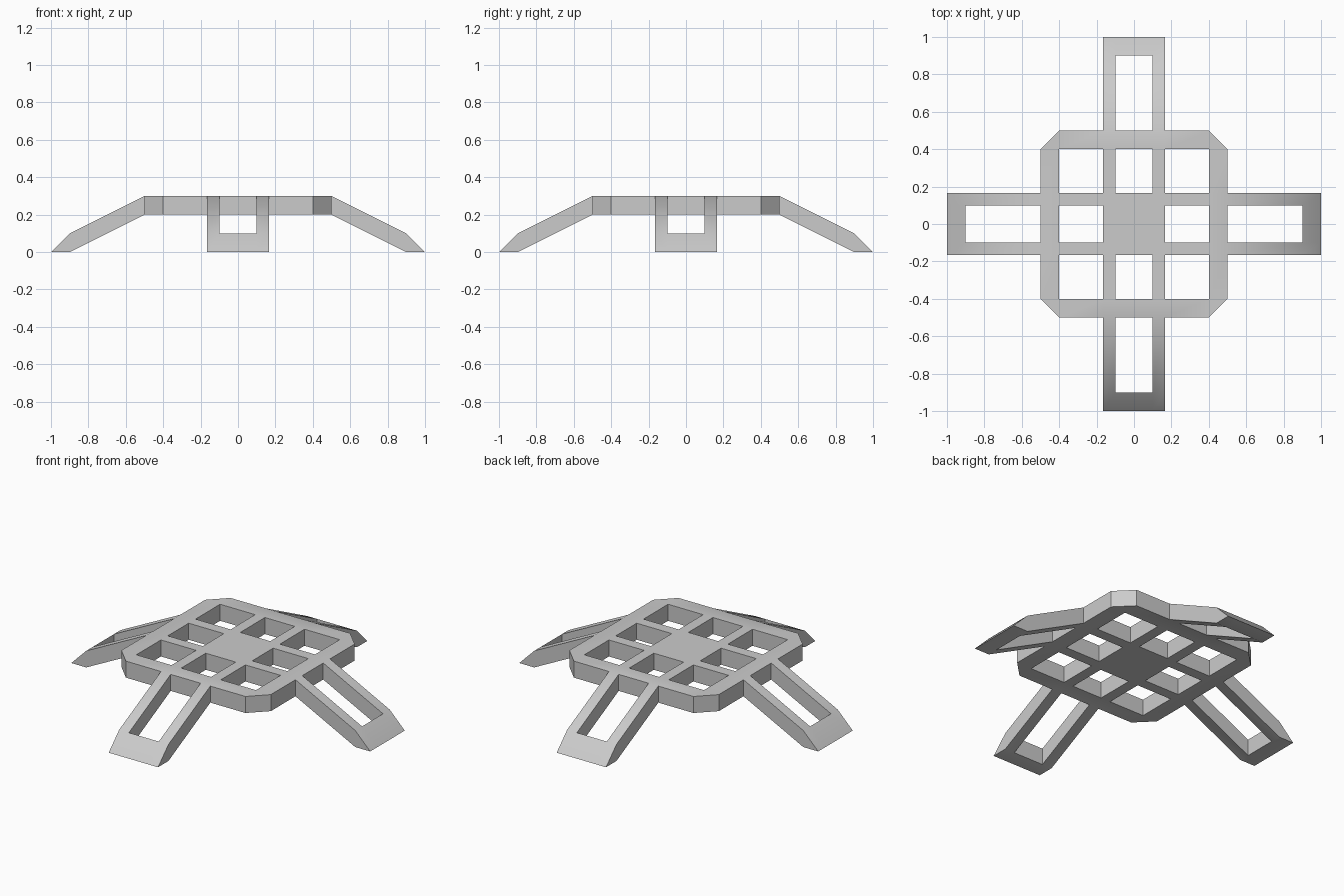
import bpy
import bmesh
import math

cube = bpy.data.objects.get("Cube")
if cube:
    bpy.data.objects.remove(cube, do_unlink=True)

# Half-plan grid lines: inner bars, rim of the platform, legs and feet
BAR_IN, BAR_OUT, RIM_IN, RIM_OUT, FOOT, TIP = 0.1, 0.165, 0.4, 0.5, 0.9, 1.0
THICK = 0.1
half = [BAR_IN, BAR_OUT, RIM_IN, RIM_OUT, FOOT, TIP]
lines = [-v for v in reversed(half)] + half


def underside(reach):
    """Flat platform, then legs sloping down to the ground."""
    return max(0.0, 0.2 - 0.5 * max(0.0, reach - RIM_OUT))


def is_solid(x, y):
    """Which grid cells carry material."""
    lo, hi = sorted((abs(x), abs(y)))
    in_bar = BAR_IN < lo < BAR_OUT
    if hi > RIM_OUT:                       # legs and feet
        return in_bar or (hi > FOOT and lo < BAR_OUT)
    if hi > RIM_IN:                        # platform rim
        return True
    return in_bar or hi < BAR_OUT          # crossing bars and centre plate


bm = bmesh.new()
upper, low = {}, {}


def point(x, y):
    """Upper vertex at a grid point, with its partner on the underside."""
    if (x, y) not in upper:
        reach = max(abs(x), abs(y))
        z = underside(reach)
        bottom = bm.verts.new((x, y, z))
        top = bottom if reach == TIP else bm.verts.new((x, y, z + THICK))
        upper[x, y] = top
        low[top] = bottom
    return upper[x, y]


# Top and bottom skins
for x0, x1 in zip(lines, lines[1:]):
    for y0, y1 in zip(lines, lines[1:]):
        if not is_solid((x0 + x1) / 2, (y0 + y1) / 2):
            continue
        corners = [(x0, y0), (x1, y0), (x1, y1), (x0, y1)]
        # Chamfered platform corners drop their outermost point
        corners = [c for c in corners
                   if not (abs(c[0]) == RIM_OUT and abs(c[1]) == RIM_OUT)]
        face = [point(*c) for c in corners]
        bm.faces.new(face)
        bm.faces.new([low[v] for v in reversed(face)])

# Walls along every open edge
for edge in [e for e in bm.edges if e.is_boundary]:
    a, b = edge.verts
    if a in low and b in low:
        ring = list(dict.fromkeys([a, b, low[b], low[a]]))
        bm.faces.new(ring)

bmesh.ops.recalc_face_normals(bm, faces=bm.faces[:])
mesh = bpy.data.meshes.new("lattice_stand")
bm.to_mesh(mesh)
bm.free()

# Plain grey finish
grey = bpy.data.materials.new("plain_grey")
grey.use_nodes = True
colour = (0.6, 0.6, 0.6, 1.0)
grey.diffuse_color = colour
grey.node_tree.nodes["Principled BSDF"].inputs["Base Color"].default_value = colour
mesh.materials.append(grey)

stand = bpy.data.objects.new("lattice_stand", mesh)
bpy.context.collection.objects.link(stand)
bpy.ops.object.select_all(action="DESELECT")
stand.select_set(True)
bpy.context.view_layer.objects.active = stand
bpy.ops.object.shade_smooth_by_angle(angle=math.radians(30))
